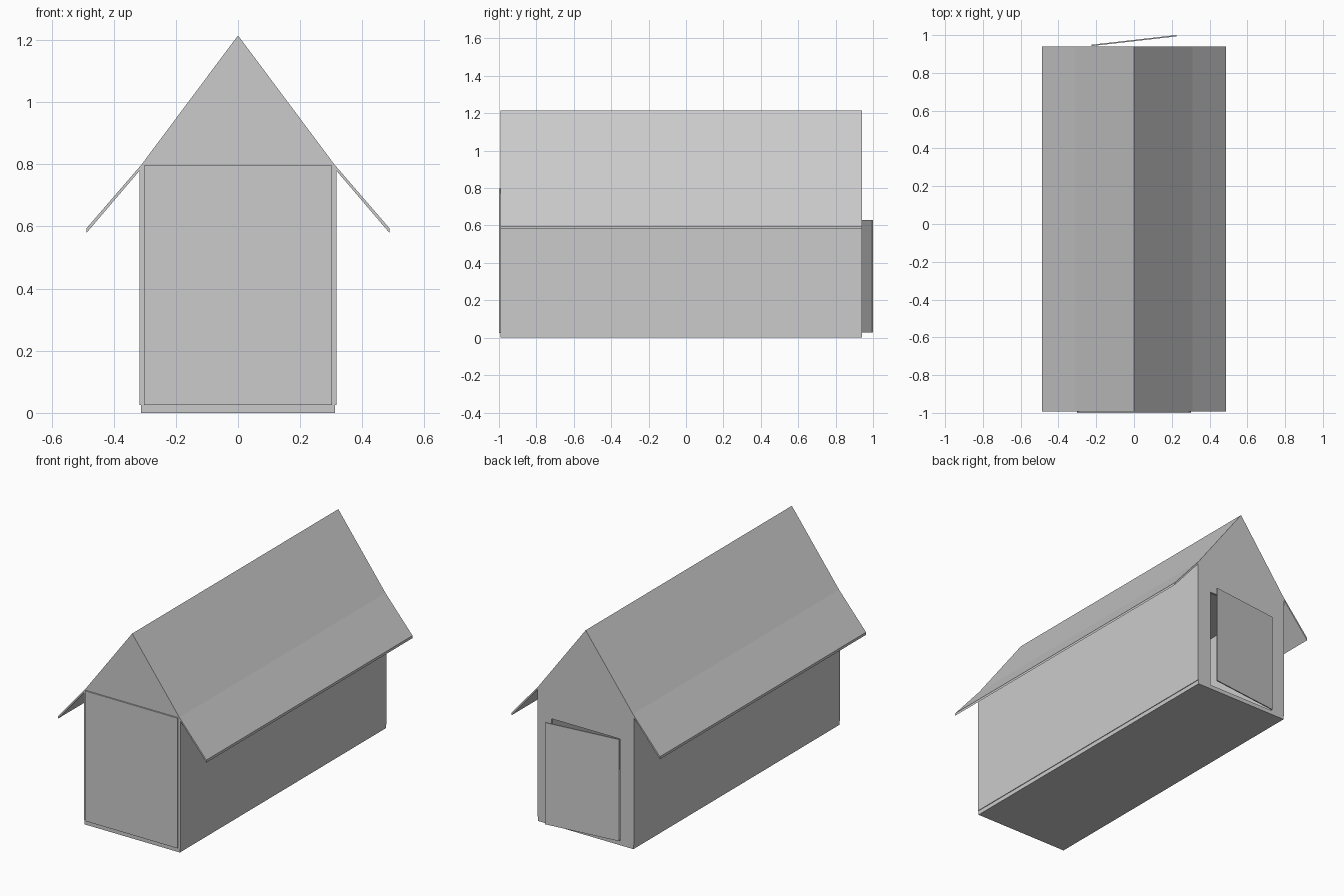
import bpy, bmesh, math

if "Cube" in bpy.data.objects:
    bpy.data.objects.remove(bpy.data.objects["Cube"])

Y0, Y1 = -0.992, 0.94  # front and back of the main body


def extrude_y(name, profile, y0, y1):
    """Extrude an (x, z) outline along y."""
    bm = bmesh.new()
    face = bm.faces.new([bm.verts.new((x, y0, z)) for x, z in profile])
    ret = bmesh.ops.extrude_face_region(bm, geom=[face])
    verts = [v for v in ret["geom"] if isinstance(v, bmesh.types.BMVert)]
    bmesh.ops.translate(bm, verts=verts, vec=(0, y1 - y0, 0))
    bmesh.ops.recalc_face_normals(bm, faces=bm.faces[:])
    mesh = bpy.data.meshes.new(name)
    bm.to_mesh(mesh)
    bm.free()
    ob = bpy.data.objects.new(name, mesh)
    bpy.context.collection.objects.link(ob)
    return ob


def rect(x0, x1, z0, z1):
    return [(x0, z0), (x1, z0), (x1, z1), (x0, z1)]


# Floor slab
extrude_y("floor", rect(-0.313, 0.313, 0, 0.025), Y0, Y1)

# Side walls and sloping eaves, mirrored left and right
for side, s in (("left", -1), ("right", 1)):
    wall = [(0.302, 0.025), (0.317, 0.025), (0.317, 0.785), (0.302, 0.797)]
    extrude_y(side + "_wall", [(s * x, z) for x, z in wall], Y0, Y1)
    eave = [(0.31, 0.80), (0.487, 0.595), (0.487, 0.58), (0.302, 0.797)]
    extrude_y(side + "_eave", [(s * x, z) for x, z in eave], Y0, Y1)

# Solid gable roof with a flat ceiling beneath
extrude_y("roof", [(-0.302, 0.797), (0.302, 0.797), (0.31, 0.80),
                   (0, 1.215), (-0.31, 0.80)], Y0, Y1)

# Front panel, standing slightly proud of the walls
extrude_y("front_panel", rect(-0.302, 0.302, 0.025, 0.797), -1.0, -0.988)

# Back wall with a doorway
extrude_y("back_wall", [(-0.302, 0.025), (-0.225, 0.025), (-0.225, 0.63),
                        (0.225, 0.63), (0.225, 0.025), (0.302, 0.025),
                        (0.302, 0.797), (-0.302, 0.797)], Y1 - 0.012, Y1)

# Door standing ajar, hinged on the -x side
door = extrude_y("door", rect(0, 0.453, 0.027, 0.63), -0.007, 0)
door.location = (-0.225, 0.949, 0)
door.rotation_euler.z = math.radians(6.5)
